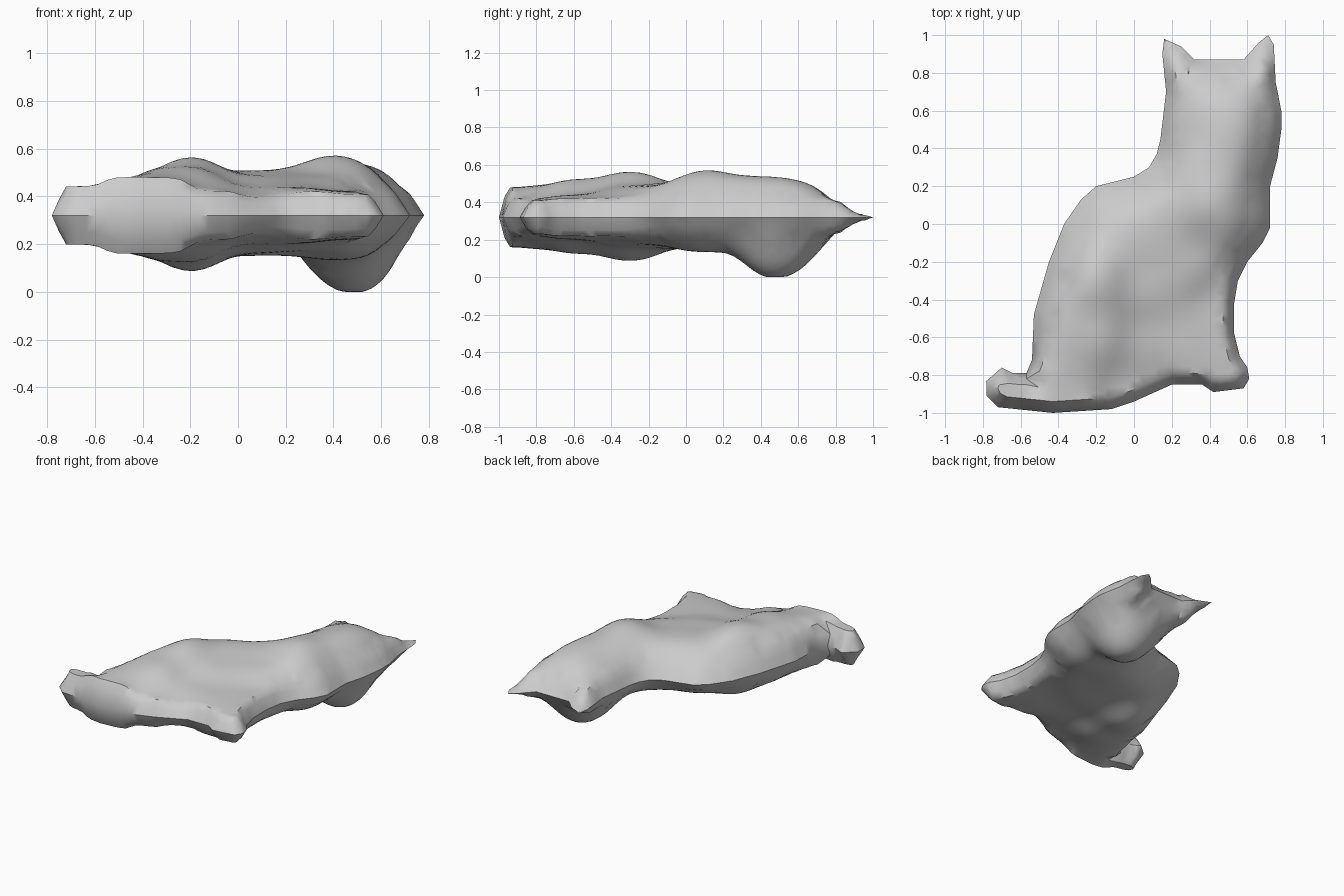
import bpy, bmesh, math
from mathutils import Vector
from mathutils.geometry import delaunay_2d_cdt

if "Cube" in bpy.data.objects:
    bpy.data.objects.remove(bpy.data.objects["Cube"])

MID = 0.32  # height of the seam plane

# Side-on silhouette of the sitting cat, lying in the xy plane
OUTLINE = [(-.78,-.83),(-.78,-.91),(-.72,-.97),(-.43,-1),(-.12,-.98),(0,-.94),(.2,-.85),
    (.36,-.85),(.42,-.89),(.58,-.87),(.61,-.82),(.6,-.76),(.56,-.7),(.53,-.58),(.53,-.42),
    (.55,-.3),(.6,-.2),(.68,-.1),(.72,-.02),(.72,.2),(.76,.35),(.78,.5),(.78,.6),(.75,.75),
    (.74,.95),(.71,1),(.66,.96),(.58,.87),(.32,.87),(.25,.94),(.16,.98),(.15,.9),(.17,.7),
    (.14,.45),(.12,.37),(.08,.3),(0,.25),(-.2,.2),(-.28,.13),(-.37,0),(-.45,-.2),(-.53,-.48),
    (-.54,-.72),(-.57,-.79),(-.64,-.79),(-.7,-.76)]

# Thickness controls: x, y, height above seam, depth below seam, edge rounding width
LOWER = [  # tail, haunch, front legs, belly
    (-.66,-.89,.16,.16,.11),(-.45,-.94,.16,.16,.06),(-.3,-.88,.16,.16,.06),(-.1,-.92,.1,.1,.06),
    (.1,-.82,.08,.08,.08),(-.2,-.3,.255,.245,.25),(-.2,-.6,.21,.2,.2),(-.4,-.5,.2,.19,.15),
    (-.4,-.74,.18,.18,.1),(.05,-.6,.12,.12,.1),(.05,-.3,.17,.16,.2),(.25,-.65,.12,.12,.08),
    (.45,-.4,.1,.1,.06),(.45,-.65,.1,.1,.06),(.52,-.82,.09,.09,.07),(.3,-.2,.17,.15,.15),
    (.1,-.05,.19,.17,.25),(-.15,.05,.18,.17,.24)]
UPPER = [  # chest, neck, head, ears
    (.4,.13,.265,.19,.26),(.6,.08,.22,.19,.22),(.2,.2,.2,.17,.22),(.45,.3,.225,.18,.24),
    (.48,.47,.225,.18,.24),(.48,.6,.21,.18,.24),(.48,.72,.17,.16,.16),(.48,.83,.07,.09,.12),
    (.24,.5,.15,.14,.12),(.7,.5,.2,.18,.2),(.26,.75,.12,.12,.1),(.68,.75,.13,.12,.12),
    (.2,.93,.03,.03,.08),(.7,.94,.02,.03,.08)]


def edge_distance(p):
    best = 9
    for i, a in enumerate(OUTLINE):
        a, b = Vector(a), Vector(OUTLINE[(i + 1) % len(OUTLINE)])
        t = max(0, min(1, (p - a).dot(b - a) / (b - a).length_squared))
        best = min(best, (p - a.lerp(b, t)).length)
    return best


def thickness(p):
    total, out = 0, [0, 0, 0]
    for x, y, *vals in LOWER + UPPER:
        w = 1 / ((p.x - x) ** 2 + (p.y - y) ** 2 + .006) ** 2
        total += w
        out = [o + w * v for o, v in zip(out, vals)]
    return [o / total for o in out]


def muzzle(p):
    ry = .28 if p.y > .47 else .22
    return .165 * max(0, 1 - ((p.x - .48) / .27) ** 2 - ((p.y - .47) / ry) ** 2)


# Outline points, two inset rings along the edge, and an even grid inside
points, rings = [], []
for i, a in enumerate(OUTLINE):
    a, b = Vector(a), Vector(OUTLINE[(i + 1) % len(OUTLINE)])
    n = max(1, round((b - a).length / .04))
    side = (b - a).normalized().orthogonal()
    for k in range(n):
        p = a.lerp(b, k / n)
        points.append(p)
        for off in (.03, .06):
            q = p + side * off
            if abs(edge_distance(q) - off) < .003:
                rings.append(q)
ring = list(range(len(points)))
points += rings
STEP = .036
for j in range(-28, 29):
    for i in range(-22, 23):
        p = Vector(((i + .5 * (j % 2)) * STEP, j * STEP))
        if edge_distance(p) > .08:
            points.append(p)
flat, _, tris, *_ = delaunay_2d_cdt(points, [], [ring], 1, 1e-5)

# Height fields on both sides of the seam, rising in a quarter sine from the edge
dist = [edge_distance(p) for p in flat]
up, down = [], []
for p, d in zip(flat, dist):
    u, w, r = thickness(p)
    e = 0 if d < 1e-4 else math.sin(min(1, d / r) * math.pi / 2)
    up.append(u * e)
    down.append(w * e + muzzle(p) * min(1, d / .12))

# Relax the inner surface so the forms flow together
near = [set() for _ in flat]
for t in tris:
    for i in t:
        near[i].update(k for k in t if k != i)
for field in (up, down):
    for _ in range(8):
        field[:] = [f if dist[i] < .065 or not near[i] else
                    .5 * f + .5 * sum(field[k] for k in near[i]) / len(near[i])
                    for i, f in enumerate(field)]

# Body skin, top and bottom sharing the seam points
bm = bmesh.new()
top, bottom = [], []
for p, d, u, w in zip(flat, dist, up, down):
    top.append(bm.verts.new((p.x, p.y, MID + u)))
    bottom.append(top[-1] if d < 1e-4 else bm.verts.new((p.x, p.y, max(0, MID - w))))
for t in tris:
    bm.faces.new([top[i] for i in t])
    if any(top[i] is not bottom[i] for i in t):
        bm.faces.new([bottom[i] for i in reversed(t)])
loose = [v for v in bm.verts if not v.link_faces]
bmesh.ops.delete(bm, geom=loose, context='VERTS')
mesh = bpy.data.meshes.new("cat_body")
bm.to_mesh(mesh)
bm.free()
cat = bpy.data.objects.new("cat_body", mesh)
bpy.context.collection.objects.link(cat)

# Plain grey finish
grey = bpy.data.materials.new("plain grey")
grey.diffuse_color = (.6, .6, .6, 1)
grey.use_nodes = True
grey.node_tree.nodes["Principled BSDF"].inputs["Base Color"].default_value = grey.diffuse_color
mesh.materials.append(grey)
bpy.context.view_layer.objects.active = cat
cat.select_set(True)
bpy.ops.object.shade_smooth_by_angle(angle=math.radians(45))
